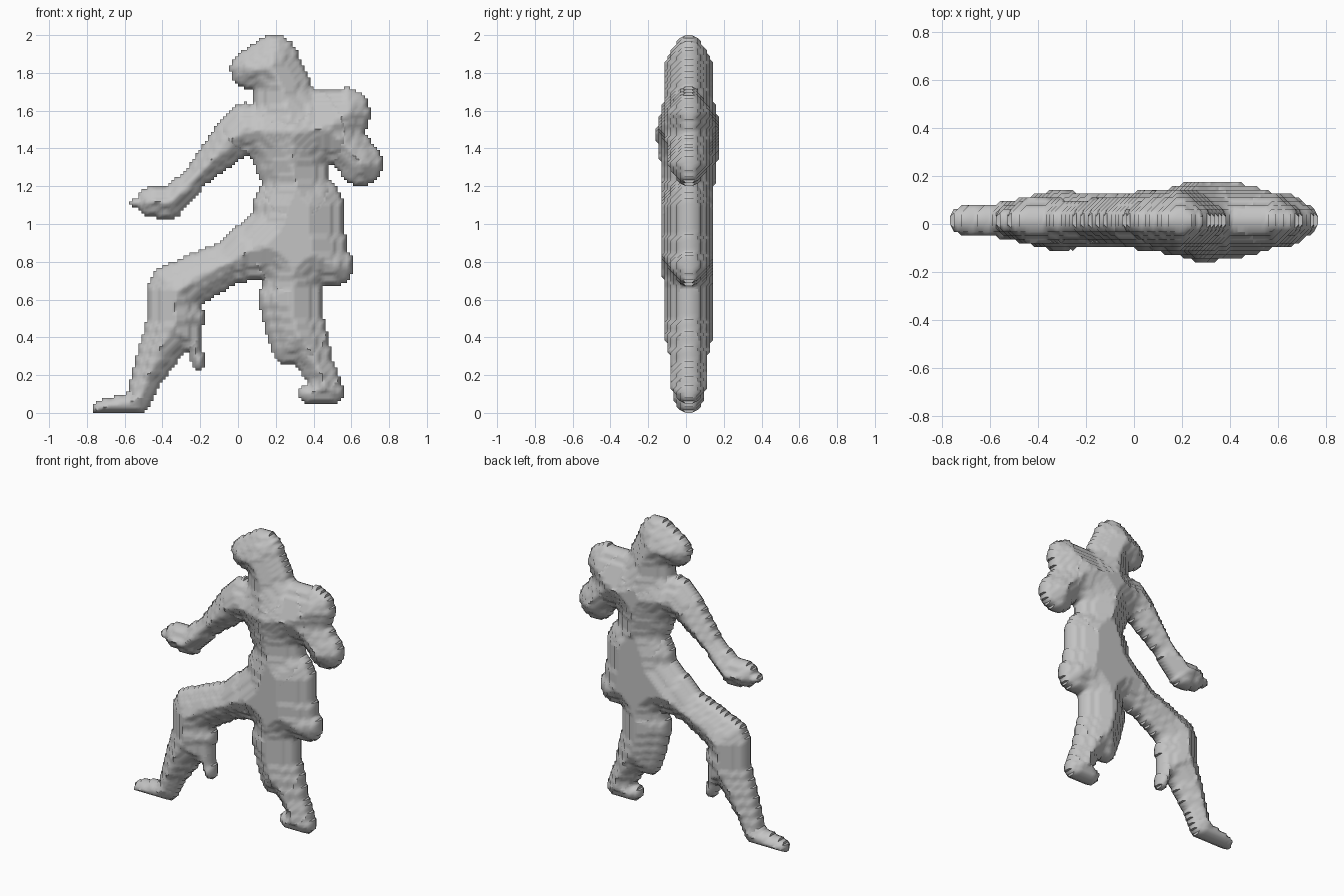
import bpy
import math

cube = bpy.data.objects.get("Cube")
if cube:
    bpy.data.objects.remove(cube, do_unlink=True)

CELL = 0.016      # terrace and grid step
MID_Y = 0.015     # plane on which the relief is centred

# Each part is a chain of discs (x, z, radius) joined by tapering limbs
PARTS = {
    "head": [(.07, 1.82, .12), (.19, 1.87, .14), (.24, 1.69, .17)],
    "torso": [(.04, 1.52, .13), (.28, 1.47, .27), (.3, 1.2, .17)],
    "right_arm": [(-.02, 1.46, .13), (-.22, 1.25, .075), (-.36, 1.11, .09),
                  (-.46, 1.115, .09), (-.57, 1.11, .02)],
    "left_arm": [(.45, 1.55, .18), (.57, 1.59, .14), (.55, 1.46, .12), (.65, 1.32, .13)],
    "hips": [(.3, 1.2, .17), (.32, 1.07, .25), (.33, .87, .25), (.5, .78, .12)],
    "right_leg": [(.2, .92, .2), (-.06, .79, .13), (-.34, .65, .15), (-.33, .5, .16),
                  (-.42, .32, .12), (-.5, .15, .085)],
    "right_foot": [(-.5, .15, .085), (-.52, .06, .07), (-.73, .03, .05)],
    "right_leg_cloth": [(-.24, .42, .05), (-.21, .26, .045)],
    "left_thigh": [(.28, .6, .18), (.3, .44, .16), (.27, .34, .1)],
    "left_shin": [(.33, .44, .15), (.44, .2, .09)],
    "left_foot": [(.45, .2, .09), (.5, .11, .07), (.37, .1, .06)],
}


def inside(x, z, chain):
    """Whether a point lies within a chain of tapering limbs."""
    for (ax, az, ar), (bx, bz, br) in zip(chain, chain[1:]):
        dx, dz = bx - ax, bz - az
        t = ((x - ax) * dx + (z - az) * dz) / (dx * dx + dz * dz)
        t = min(1, max(0, t))
        if math.hypot(x - ax - t * dx, z - az - t * dz) < ar + t * (br - ar):
            return True
    return False


# Grid points covered by the figure, each owned by one part
owner = {}
for i in range(-50, 51):
    for j in range(0, 127):
        for part, chain in PARTS.items():
            if inside(i * CELL, j * CELL, chain):
                owner[i, j] = part
                break

# Empty points that touch the silhouette
outside = {(i + a, j + b) for i, j in owner
           for a, b in ((1, 0), (-1, 0), (0, 1), (0, -1))} - set(owner)


def swell(point):
    """Terraced front and back depth, growing away from the silhouette."""
    i, j = point
    nearest = min((i - a) ** 2 + (j - b) ** 2 for a, b in outside)
    edge = (math.sqrt(nearest) - 0.5) * CELL
    depth = 0.18 * (edge / 0.27) ** 0.6
    chest = j * CELL > 1.2
    front = min(depth, 0.18 if chest else 0.15)
    back = min(depth, 0.155 if chest else 0.13)
    return [max(1, round(d / CELL)) * CELL for d in (front, back)]


depths = {point: swell(point) for point in owner}


def corners(i, j):
    return [(i, j), (i + 1, j), (i + 1, j + 1), (i, j + 1)]


cells = {c for c in owner if all(p in owner for p in corners(*c))}

clay = bpy.data.materials.new("grey_clay")
clay.use_nodes = True
clay.diffuse_color = (0.55, 0.55, 0.55, 1)
shader = clay.node_tree.nodes["Principled BSDF"]
shader.inputs["Base Color"].default_value = clay.diffuse_color
shader.inputs["Roughness"].default_value = 0.8


def build_part(name):
    """Front relief, back relief and the rim that joins them."""
    verts, faces, index = [], [], {}

    def vert(point, side):
        key = (point, side)
        if key not in index:
            index[key] = len(verts)
            sign = 1 if side else -1
            verts.append((point[0] * CELL, MID_Y + sign * depths[point][side],
                          point[1] * CELL))
        return index[key]

    for i, j in sorted(c for c in cells if owner[c] == name):
        loop = corners(i, j)
        faces.append([vert(p, 0) for p in loop])
        faces.append([vert(p, 1) for p in reversed(loop)])
        neighbours = [(i, j - 1), (i + 1, j), (i, j + 1), (i - 1, j)]
        for k, cell in enumerate(neighbours):
            if cell not in cells:
                a, b = loop[k], loop[(k + 1) % 4]
                faces.append([vert(b, 0), vert(a, 0), vert(a, 1), vert(b, 1)])

    mesh = bpy.data.meshes.new(name)
    mesh.from_pydata(verts, [], faces)
    mesh.materials.append(clay)
    mesh.update()
    obj = bpy.data.objects.new(name, mesh)
    bpy.context.collection.objects.link(obj)
    return obj


# Build every part and shade the terraces softly
bpy.ops.object.select_all(action="DESELECT")
for part in PARTS:
    obj = build_part(part)
    obj.select_set(True)
    bpy.context.view_layer.objects.active = obj
bpy.ops.object.shade_smooth_by_angle(angle=math.radians(60))
